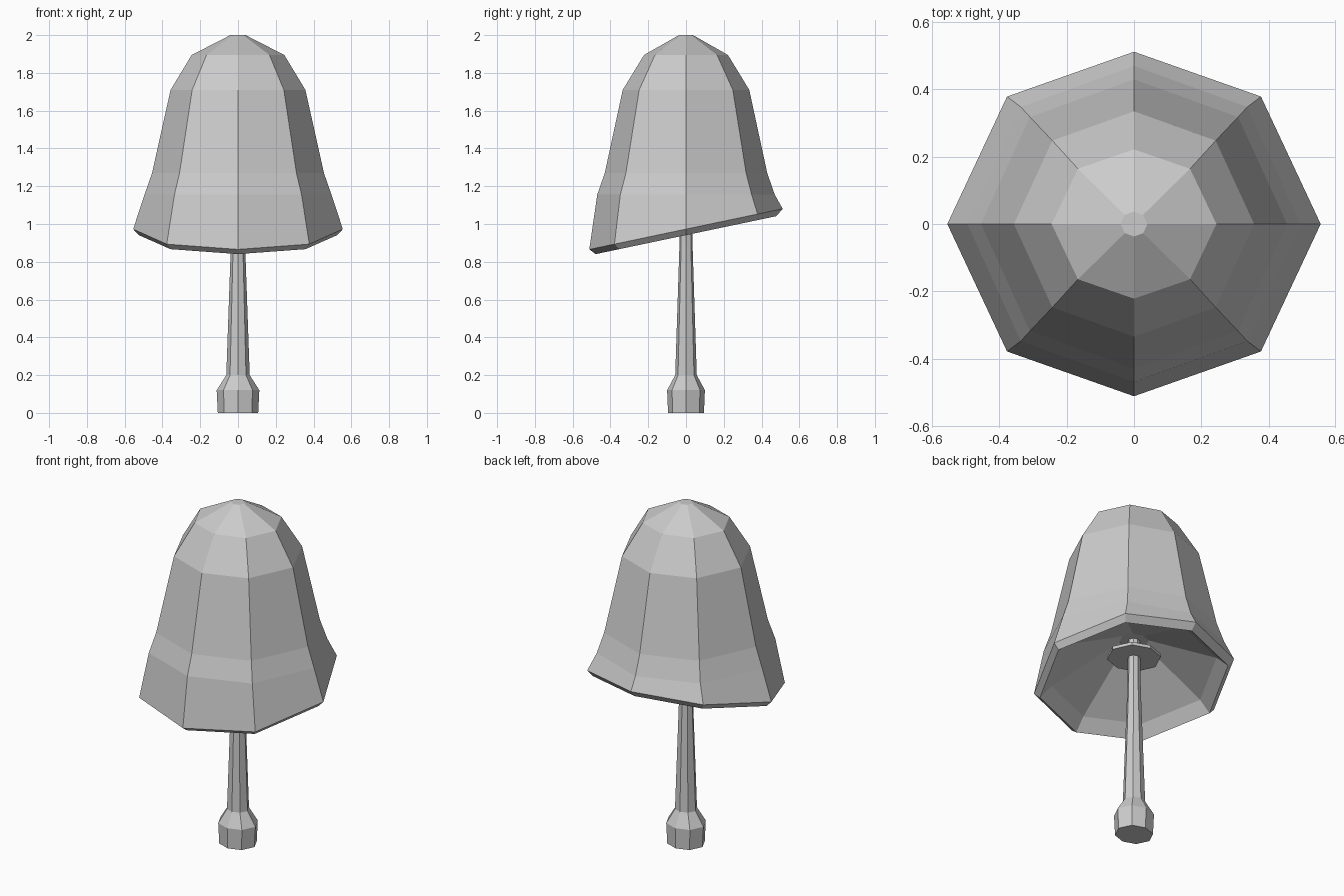
import bpy
import bmesh

cube = bpy.data.objects.get("Cube")
if cube:
    bpy.data.objects.remove(cube, do_unlink=True)

grey = bpy.data.materials.new("plain grey")
grey.use_nodes = True
colour = (0.6, 0.6, 0.6, 1)
grey.diffuse_color = colour
grey.node_tree.nodes["Principled BSDF"].inputs["Base Color"].default_value = colour

# Eight corners of a ring, slightly narrower front to back
CORNERS = [(1, 0), (0.68, 0.74), (0, 1), (-0.68, 0.74),
           (-1, 0), (-0.68, -0.74), (0, -1), (0.68, -0.74)]


def lathe(name, rings):
    """Skin a closed eight-sided solid over rings of (rx, ry, z, tilt)."""
    bm = bmesh.new()
    loops = [[bm.verts.new((rx * cx, ry * cy, z + tilt * ry * cy)) for cx, cy in CORNERS]
             for rx, ry, z, tilt in rings]
    for low, high in zip(loops, loops[1:]):
        for i in range(len(CORNERS)):
            j = (i + 1) % len(CORNERS)
            bm.faces.new((low[i], low[j], high[j], high[i]))
    bm.faces.new(loops[0][::-1])
    bm.faces.new(loops[-1])
    bmesh.ops.recalc_face_normals(bm, faces=bm.faces)
    mesh = bpy.data.meshes.new(name)
    bm.to_mesh(mesh)
    bm.free()
    mesh.materials.append(grey)
    obj = bpy.data.objects.new(name, mesh)
    bpy.context.collection.objects.link(obj)
    return obj


# Bell cap: hollow conical underside, tilted lip, then the outer dome
TILT = 0.21
lathe("mushroom_cap", [
    (0.08, 0.075, 1.19, 0),
    (0.46, 0.42, 1.0, TILT),
    (0.525, 0.478, 0.941, TILT),
    (0.555, 0.512, 0.973, TILT),
    (0.495, 0.47, 1.155, 0),
    (0.455, 0.43, 1.27, 0),
    (0.357, 0.335, 1.71, 0),
    (0.245, 0.222, 1.895, 0),
    (0.04, 0.037, 2.0, 0),
])

# Stem with a bulbous foot
lathe("mushroom_stem", [
    (0.107, 0.095, 0, 0),
    (0.113, 0.1, 0.12, 0),
    (0.062, 0.057, 0.2, 0),
    (0.038, 0.035, 0.88, 0),
    (0.033, 0.03, 1.2, 0),
])

# Thin flat collar around the stem under the cap
lathe("stem_collar", [
    (0.148, 0.138, 1.085, 0),
    (0.148, 0.138, 1.103, 0),
])
